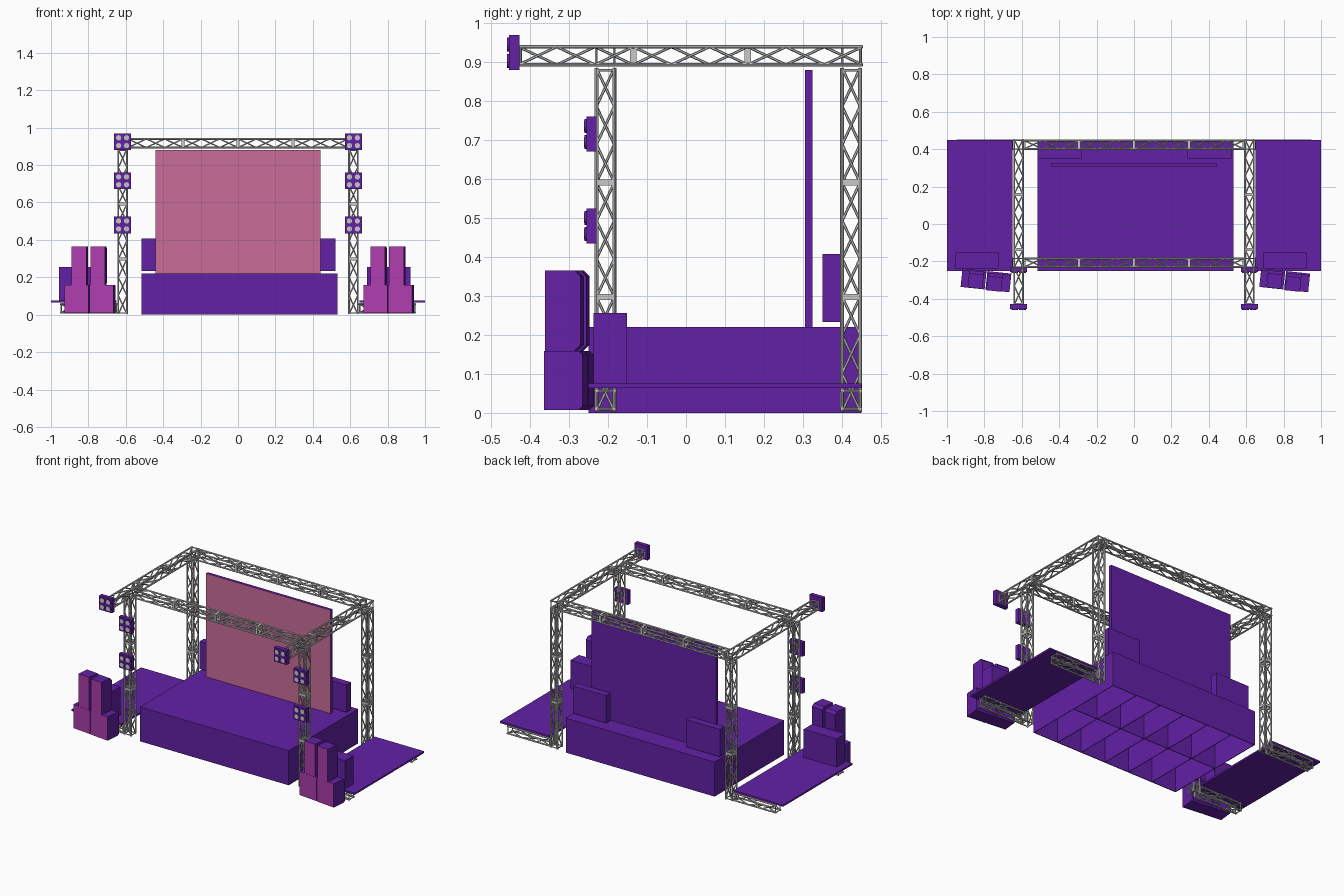
import bpy, bmesh
from math import radians
from mathutils import Matrix, Vector

if "Cube" in bpy.data.objects:
    bpy.data.objects.remove(bpy.data.objects["Cube"], do_unlink=True)


def material(name, rgb):
    m = bpy.data.materials.new(name)
    m.use_nodes = True
    m.diffuse_color = (*rgb, 1)
    m.node_tree.nodes["Principled BSDF"].inputs["Base Color"].default_value = (*rgb, 1)
    return m


PURPLE = material("purple", (0.125, 0.015, 0.38))
PINK = material("screen pink", (0.58, 0.15, 0.315))
MAGENTA = material("speaker magenta", (0.43, 0.048, 0.43))
GREY = material("truss grey", (0.58, 0.58, 0.57))


def finish(name, bm, *mats):
    mesh = bpy.data.meshes.new(name)
    bm.normal_update()
    bm.to_mesh(mesh)
    bm.free()
    for m in mats:
        mesh.materials.append(m)
    ob = bpy.data.objects.new(name, mesh)
    bpy.context.collection.objects.link(ob)
    return ob


def add_box(bm, lo, hi):
    lo, hi = Vector(lo), Vector(hi)
    mat = Matrix.Translation((lo + hi) / 2) @ Matrix.Diagonal((*(hi - lo), 1))
    bmesh.ops.create_cube(bm, size=1, matrix=mat)


def box(name, lo, hi, mat=PURPLE):
    bm = bmesh.new()
    add_box(bm, lo, hi)
    return finish(name, bm, mat)


def add_bar(bm, a, b, r, sides=6):
    a, b = Vector(a), Vector(b)
    d = b - a
    mat = Matrix.Translation((a + b) / 2) @ d.to_track_quat('Z', 'Y').to_matrix().to_4x4()
    bmesh.ops.create_cone(bm, cap_ends=True, segments=sides, radius1=r, radius2=r,
                          depth=d.length, matrix=mat)


def truss(name, start, end, modules, bays=3, width=0.056):
    """Box truss: four chords, zigzag braces and joint bands, along local z."""
    start, end = Vector(start), Vector(end)
    d = end - start
    length = d.length
    r, brace = 0.005, 0.0036
    h = width / 2 - r
    corners = [(-h, -h), (h, -h), (h, h), (-h, h)]
    bm = bmesh.new()
    for x, y in corners:
        add_bar(bm, (x, y, 0), (x, y, length), r, 8)
    n = modules * bays
    step = length / n
    for side in range(4):
        p, q = corners[side], corners[(side + 1) % 4]
        for i in range(n):
            a, b = (p, q) if i % 2 else (q, p)
            add_bar(bm, (*a, i * step), (*b, (i + 1) * step), brace)
        for z in (r, length - r):
            add_bar(bm, (*p, z), (*q, z), brace)
        # flat joint bands between modules
        for j in range(1, modules):
            z = j * length / modules
            lo = (min(p[0], q[0]) - 0.003, min(p[1], q[1]) - 0.003, z - 0.008)
            hi = (max(p[0], q[0]) + 0.003, max(p[1], q[1]) + 0.003, z + 0.008)
            add_box(bm, lo, hi)
    # square alignment with the world axes
    axis = d.normalized()
    side_axis = Vector((0, 0, 1)) if abs(axis.z) < 0.5 else Vector((1, 0, 0))
    rot = Matrix((side_axis, axis.cross(side_axis), axis)).transposed().to_4x4()
    bm.transform(Matrix.Translation(start) @ rot)
    return finish(name, bm, GREY)


# Stage: deck on open-bottomed modules
X0, X1, Y0, Y1, TOP = -0.517, 0.533, -0.25, 0.45, 0.22
box("stage_deck", (X0, Y0, TOP - 0.012), (X1, Y1, TOP))
bm = bmesh.new()
wall = 0.002
for i in range(7):
    x = X0 + wall + (X1 - X0 - 2 * wall) * i / 6
    add_box(bm, (x - wall, Y0, 0), (x + wall, Y1, TOP - 0.012))
for i in range(3):
    y = Y0 + wall + (Y1 - Y0 - 2 * wall) * i / 2
    add_box(bm, (X0, y - wall, 0), (X1, y + wall, TOP - 0.012))
finish("stage_walls", bm, PURPLE)

# Screen with a pink front
screen = box("screen", (-0.44, 0.306, TOP), (0.44, 0.325, 0.88))
screen.data.materials.append(PINK)
for f in screen.data.polygons:
    f.material_index = int(f.normal.y < -0.5)

# Cabinets behind the screen
box("rear_cabinet_right", (-0.517, 0.35, 0.233), (-0.28, 0.396, 0.408))
box("rear_cabinet_left", (0.287, 0.35, 0.233), (0.52, 0.396, 0.408))

# Truss frame
PX, FRONT, REAR = 0.617, -0.207, 0.424
for label, s in (("right", -1), ("left", 1)):
    x = s * PX
    for row, y in (("front", FRONT), ("rear", REAR)):
        truss(f"{row}_column_{label}", (x, y, 0.004), (x, y, 0.885), 3)
        truss(f"{row}_wing_truss_{label}", (s * 0.646, y, 0.034), (s * 0.95, y, 0.034), 1)
    truss(f"top_side_truss_{label}", (x, -0.43, 0.917), (x, 0.453, 0.917), 3)
for row, y in (("front", FRONT), ("rear", REAR)):
    truss(f"top_{row}_truss", (-0.588, y, 0.917), (0.588, y, 0.917), 4)

# Wing decks of four panels each
for label, s in (("right", -1), ("left", 1)):
    bm = bmesh.new()
    for i in range(2):
        for j in range(2):
            xs = sorted((s * (0.65 + 0.175 * i), s * (0.825 + 0.175 * i)))
            add_box(bm, (xs[0], Y0 + 0.35 * j, 0.064), (xs[1], Y0 + 0.35 * (j + 1), 0.075))
    finish(f"wing_deck_{label}", bm, PURPLE)


# Four-lamp lights
def light(name, x, back, z):
    box(name + "_housing", (x - 0.045, back - 0.026, z - 0.045), (x + 0.045, back, z + 0.045))
    collars, lenses = bmesh.new(), bmesh.new()
    face = back - 0.026
    for dx in (-0.021, 0.021):
        for dz in (-0.021, 0.021):
            c = (x + dx, face + 0.002, z + dz)
            add_bar(collars, c, (c[0], face - 0.005, c[2]), 0.018, 16)
            add_bar(lenses, c, (c[0], face - 0.006, c[2]), 0.014, 16)
    finish(name + "_collars", collars, PURPLE)
    finish(name + "_lenses", lenses, GREY)


for label, s in (("right", -1), ("left", 1)):
    light(f"top_light_{label}", s * PX, -0.428, 0.925)
    light(f"middle_light_{label}", s * PX, -0.23, 0.716)
    light(f"lower_light_{label}", s * PX, -0.23, 0.48)


# Speakers: chamfered back profile, magenta front
def speaker(name, x, y, z, w, d, h, cut):
    profile = [(0, 0), (d - cut, 0), (d, cut), (d, h - cut), (d - cut, h), (0, h)]
    bm = bmesh.new()
    face = bm.faces.new([bm.verts.new((-w / 2, py, pz)) for py, pz in profile])
    ext = bmesh.ops.extrude_face_region(bm, geom=[face])
    bmesh.ops.translate(bm, vec=(w, 0, 0),
                        verts=[g for g in ext["geom"] if isinstance(g, bmesh.types.BMVert)])
    bmesh.ops.recalc_face_normals(bm, faces=bm.faces)
    for f in bm.faces:
        f.material_index = int(f.normal.y < -0.9)
    bm.transform(Matrix.Translation((x, y, z)) @ Matrix.Rotation(radians(-6), 4, 'Z'))
    finish(name, bm, PURPLE, MAGENTA)


for label, ox in (("right", 0), ("left", 1.597)):
    for i, (xb, xt, y) in enumerate(((-0.863, -0.85, -0.343), (-0.73, -0.75, -0.358))):
        speaker(f"bass_speaker_{label}_{i + 1}", xb + ox, y, 0.008, 0.129, 0.1, 0.151, 0.01)
        speaker(f"tall_speaker_{label}_{i + 1}", xt + ox, y, 0.159, 0.079, 0.092, 0.207, 0.016)

# Equipment cases on the wings
for label, x in (("right", -0.957), ("left", 0.69)):
    box(f"wing_case_{label}", (x, -0.238, 0.076), (x + 0.232, -0.152, 0.256))
